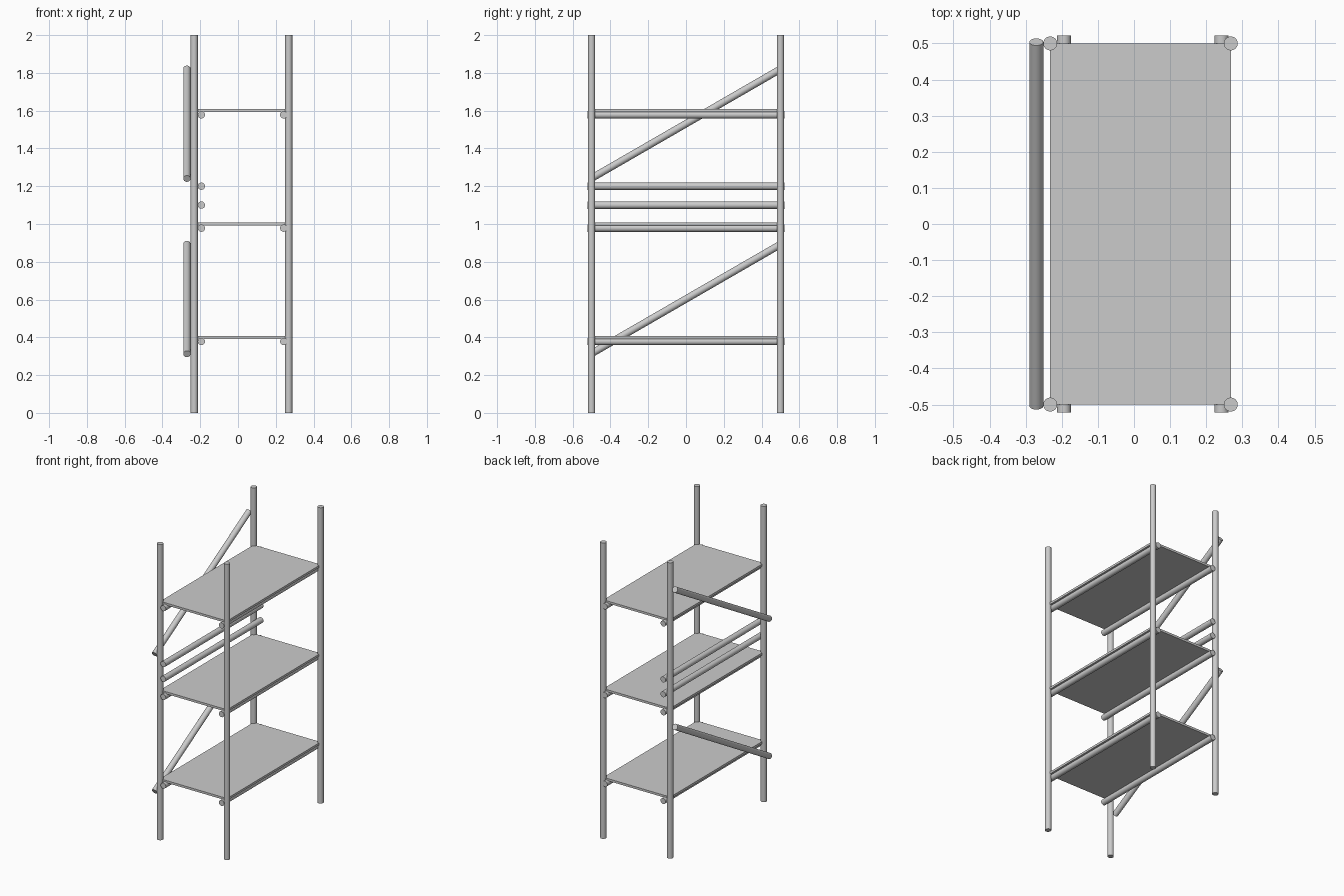
import bpy
from mathutils import Vector

if "Cube" in bpy.data.objects:
    bpy.data.objects.remove(bpy.data.objects["Cube"])

R = 0.0193            # tube radius
XL, XR = -0.232, 0.268  # post positions


def tube(name, a, b):
    a, b = Vector(a), Vector(b)
    d = b - a
    bpy.ops.mesh.primitive_cylinder_add(
        vertices=32, radius=R, depth=d.length, location=(a + b) / 2,
        rotation=d.to_track_quat('Z', 'Y').to_euler())
    ob = bpy.context.object
    ob.name = name
    bpy.ops.object.shade_smooth_by_angle()
    return ob


def rail(name, x, z):
    return tube(name, (x, -0.522, z), (x, 0.522, z))


# Upright posts
for x in (XL, XR):
    for y in (-0.5, 0.5):
        tube("post", (x, y, 0), (x, y, 2))

# Shelf boards, each carried by two rails
for z in (0.4, 1.0, 1.6):
    bpy.ops.mesh.primitive_cube_add(size=1, location=((XL + XR) / 2, 0, z))
    board = bpy.context.object
    board.name = "shelf_board"
    board.scale = (XR - XL, 1.0, 0.015)
    bpy.ops.object.transform_apply(location=False, rotation=False, scale=True)
    rail("shelf_rail_left", -0.194, z - 0.022)
    rail("shelf_rail_right", 0.242, z - 0.022)

# Guard rails above the middle shelf
for z in (1.1, 1.2):
    rail("guard_rail", -0.194, z)

# Diagonal braces on the outer left side
for z in (0.603, 1.531):
    tube("diagonal_brace", (-0.2705, -0.504, z - 0.291), (-0.2705, 0.504, z + 0.291))
